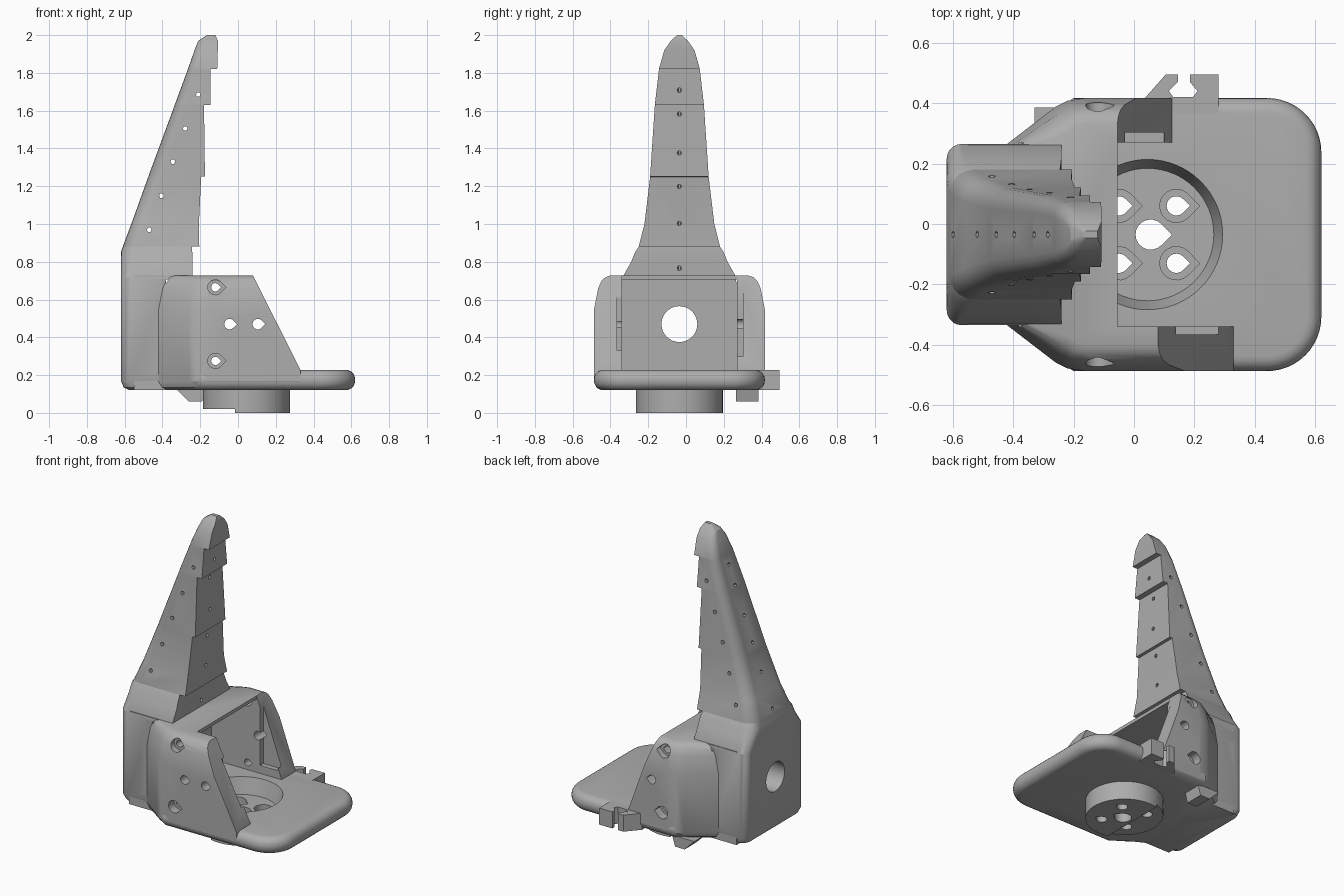
import bpy, bmesh, math
from mathutils import Vector

cube = bpy.data.objects.get("Cube")
if cube:
    bpy.data.objects.remove(cube)

CY = -0.035          # symmetry plane of the tower and disc
grey = bpy.data.materials.new("plain grey")
grey.use_nodes = True
grey.diffuse_color = (0.42, 0.42, 0.42, 1)
grey.node_tree.nodes["Principled BSDF"].inputs["Base Color"].default_value = grey.diffuse_color


def finish(name, bm):
    bmesh.ops.recalc_face_normals(bm, faces=bm.faces)
    mesh = bpy.data.meshes.new(name)
    bm.to_mesh(mesh)
    bm.free()
    ob = bpy.data.objects.new(name, mesh)
    bpy.context.collection.objects.link(ob)
    mesh.materials.append(grey)
    return ob


def loft(name, rings):
    """Closed skin through rings that share a point count."""
    bm = bmesh.new()
    loops = [[bm.verts.new(p) for p in ring] for ring in rings]
    n = len(loops[0])
    for a, b in zip(loops, loops[1:]):
        for i in range(n):
            bm.faces.new((a[i], a[(i + 1) % n], b[(i + 1) % n], b[i]))
    bm.faces.new(loops[0])
    bm.faces.new(loops[-1])
    return finish(name, bm)


def prism(name, pts, axis, lo, hi):
    """Outline extruded along an axis from lo to hi."""
    place = {"x": lambda u, v, w: (w, u, v),
             "y": lambda u, v, w: (u, w, v),
             "z": lambda u, v, w: (u, v, w)}[axis]
    return loft(name, [[place(u, v, w) for u, v in pts] for w in (lo, hi)])


def box(x0, x1, y0, y1, z0, z1):
    return prism("cutter", [(x0, y0), (x1, y0), (x1, y1), (x0, y1)], "z", z0, z1)


def circle(u, v, r, n=48):
    return [(u + r * math.cos(math.tau * i / n), v + r * math.sin(math.tau * i / n)) for i in range(n)]


def teardrop(u, v, r):
    arc = [math.radians(45 + 270 * i / 14) for i in range(15)]
    return [(u + 1.41 * r, v)] + [(u + r * math.cos(a), v + r * math.sin(a)) for a in arc]


def rod(a, b, r):
    a, b = Vector(a), Vector(b)
    q = (b - a).to_track_quat("Z", "Y")
    return loft("cutter", [[p + q @ Vector((u, v, 0)) for u, v in circle(0, 0, r, 6)] for p in (a, b)])


def bake(ob):
    old = ob.data
    dg = bpy.context.evaluated_depsgraph_get()
    ob.data = bpy.data.meshes.new_from_object(ob.evaluated_get(dg))
    ob.modifiers.clear()
    bpy.data.meshes.remove(old)


def cut(targets, cutters):
    for ob in targets:
        for c in cutters:
            mod = ob.modifiers.new("cut", "BOOLEAN")
            mod.operation, mod.solver, mod.object = "DIFFERENCE", "EXACT", c
            bake(ob)
    for c in cutters:
        bpy.data.objects.remove(c)


# Tapered finger: height, back x, front x, half width, back corner radius
rows = [(.12, -.575, -.24, .26, .04), (.135, -.605, -.24, .288, .05), (.17, -.62, -.24, .3, .05),
        (.72, -.62, -.24, .3, .05), (.8, -.62, -.24, .255, .07), (.85, -.62, -.242, .235, .08),
        (.88, -.61, -.245, .215, .08), (.881, -.61, -.205, .215, .08), (1, -.565, -.207, .185, .075),
        (1.25, -.475, -.195, .155, .07), (1.251, -.475, -.175, .155, .07), (1.63, -.335, -.18, .13, .06),
        (1.631, -.335, -.145, .13, .06), (1.82, -.265, -.145, .108, .05), (1.821, -.265, -.11, .108, .05),
        (1.92, -.23, -.107, .08, .045), (1.97, -.21, -.107, .045, .03), (2, -.165, -.12, .012, .008)]
rings = []
for z, xb, xf, hw, r in rows:
    side = [(xf, hw)]
    for i in range(6):
        a = math.radians(90 + 18 * i)
        side.append((xb + r + r * math.cos(a), hw - r + r * math.sin(a)))
    outline = side + [(x, -y) for x, y in reversed(side)]
    rings.append([(x, CY + y, z) for x, y in outline])
finger = loft("finger_tower", rings)

# Housing with side walls, softened towards the top and bottom
half = [(-.55, .3, 0, 0), (-.42, .3, 1, 0), (-.26, .423, .5, 1), (-.22, .443, .4, 1),
        (-.16, .452, 0, 1), (.6, .452, 0, 1)]
rings = []
for z, d in [(.12, .05), (.135, .018), (.165, 0), (.55, 0), (.66, .022), (.7, .04), (.718, .06), (.727, .085)]:
    side = [(x + kx * d, y - ky * d) for x, y, kx, ky in half]
    rings.append([(x, CY + y, z) for x, y in side + [(x, -y) for x, y in reversed(side)]])
housing = loft("housing_walls", rings)

# Base plate with rounded rim
pts = [(-.42, .3), (-.2, .452)]
for i in range(13):
    a = math.radians(90 - 7.5 * i)
    pts.append((.44 + .18 * math.cos(a), .272 + .18 * math.sin(a)))
pts += [(x, -y) for x, y in reversed(pts)]
plate = prism("base_plate", [(x, CY + y) for x, y in pts], "z", .12, .228)
mod = plate.modifiers.new("rim", "BEVEL")
mod.width, mod.segments, mod.limit_method, mod.angle_limit = .05, 5, "ANGLE", math.radians(60)
bake(plate)

# Mounting disc under the plate
DX = .045
disc = prism("mounting_disc", circle(DX, CY, .23, 64), "z", 0, .125)

# Cable clip on the plate edge and the wedge below the wall
clip = prism("cable_clip", [(.03, .41), (.105, .495), (.145, .495), (.145, .47), (.115, .44), (.13, .42),
                            (.195, .42), (.21, .44), (.185, .47), (.185, .495), (.28, .495), (.28, .36),
                            (.03, .36)], "z", .12, .228)
wedge = prism("lower_wedge", [(-.33, .13), (-.26, .06), (-.19, .06), (-.17, .13)], "y", .265, .385)

# Main cavity and the opening in front of the roof
cut([housing, finger], [box(-.38, 1, -.34, .27, .228, .705), rod((-1, CY, .47), (-.3, CY, .47), .001)])
cut([housing], [box(-.055, 1, -.34, .27, .1, 1)])

# Slanted ends of the two side walls
for lo, hi, top, foot in [(-1, -.1, .08, .33), (.1, 1, -.055, .125)]:
    cut([housing], [prism("cutter", [(foot, 0), (foot, .228), (top, .727), (top, 1), (1, 1), (1, 0)],
                          "y", lo, hi)])

# Shallow slots on the inside of the walls
cut([housing], [box(.13, .28, -.365, -.3, .33, .61), box(-.03, .1, .2, .303, .28, .66)])

# Round port through the rear wall
cut([finger, housing], [prism("cutter", circle(CY, .47, .095, 32), "x", -1, -.3)])

# Fastener holes through the side walls, with countersunk pockets outside
cutters = []
for z in (.275, .665):
    cutters.append(prism("cutter", teardrop(-.12, z, .022), "y", -1, 1))
    for lo, hi in [(-1, -.43), (.36, 1)]:
        cutters.append(prism("cutter", teardrop(-.12, z, .04), "y", lo, hi))
for x in (-.045, .105):
    cutters.append(prism("cutter", teardrop(x, .47, .028), "y", -1, 1))
cut([housing], cutters)

# Conical recess over the disc
ring = lambda r, z: [(x, y, z) for x, y in circle(DX, CY, r, 64)]
cut([plate], [loft("cutter", [ring(.212, .1), ring(.255, .25)])])
cut([housing], [loft("cutter", [ring(.212, .1), ring(.25, .229)])])

# Disc holes and the thinner half
cutters = [prism("cutter", teardrop(DX + .01, CY, .05), "z", -1, 1), box(-.4, -.015, -.5, .5, -.1, .02)]
for sx in (-1, 1):
    for sy in (-1, 1):
        x, y = DX + sx * .095, CY + sy * .095
        cutters.append(prism("cutter", teardrop(x, y, .032), "z", -1, 1))
        cutters.append(prism("cutter", teardrop(x, y, .055), "z", .06, 1))
cut([disc], cutters)

# Small stitch holes along the finger
cutters = [rod((x, -1, z), (x, 1, z), .013)
           for x, z in [(-.47, .97), (-.405, 1.15), (-.345, 1.33), (-.28, 1.505), (-.21, 1.685)]]
for z in (.75, 1, 1.2, 1.385, 1.59, 1.73):
    cutters.append(rod((-.1, CY, z - .04), (-.75, CY, z + .22), .012))
cut([finger], cutters)

# Smooth shading with sharp edges kept
for ob in (finger, housing, plate, disc, clip, wedge):
    bpy.ops.object.select_all(action="DESELECT")
    ob.select_set(True)
    bpy.context.view_layer.objects.active = ob
    bpy.ops.object.shade_smooth_by_angle(angle=math.radians(30))
